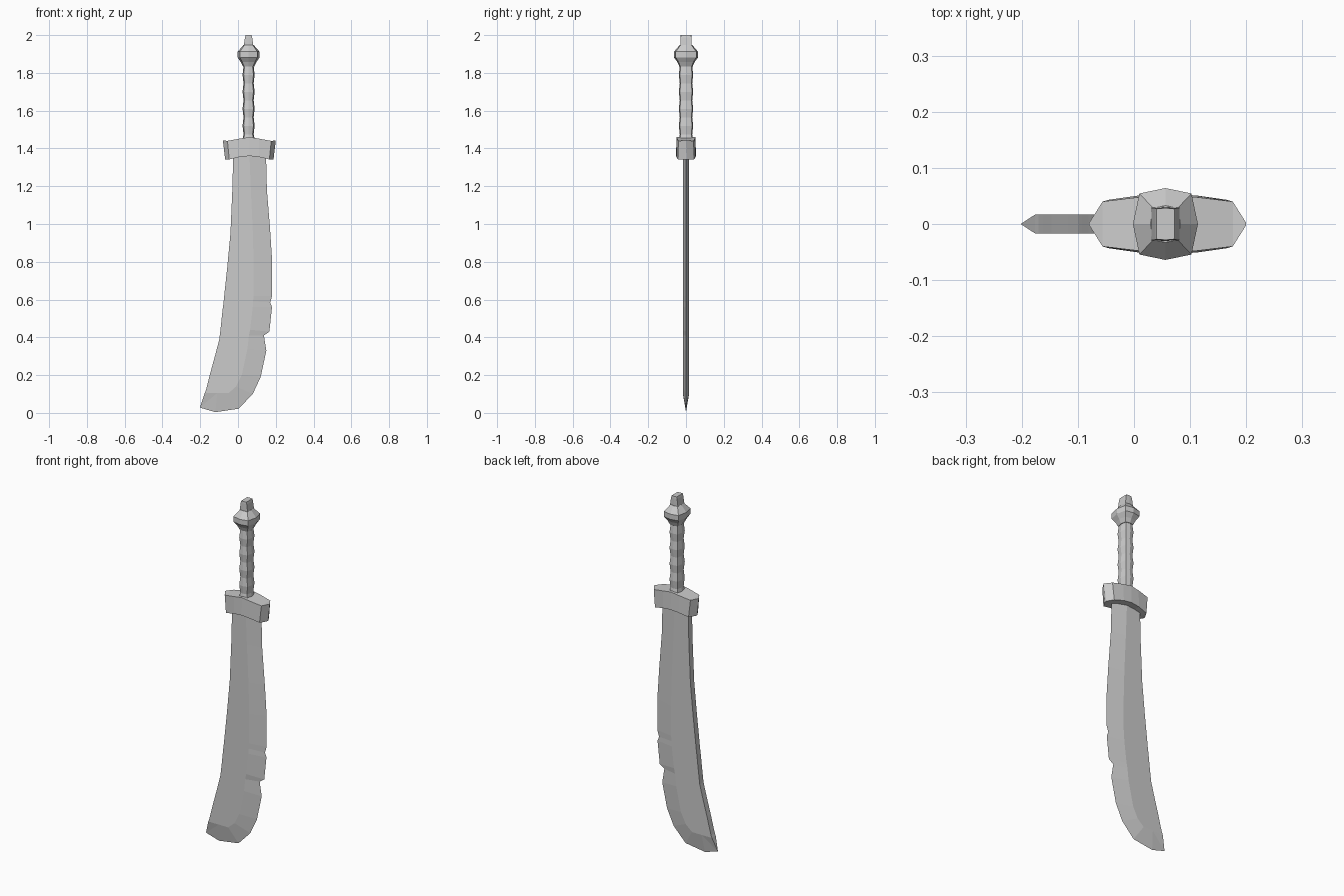
import bpy, bmesh

cube = bpy.data.objects.get("Cube")
if cube:
    bpy.data.objects.remove(cube, do_unlink=True)

steel = bpy.data.materials.new("grey steel")
steel.use_nodes = True
GREY = (0.6, 0.6, 0.6, 1)
steel.diffuse_color = GREY
steel.node_tree.nodes["Principled BSDF"].inputs["Base Color"].default_value = GREY

AXIS = 0.056  # x of the grip axis


def loft(name, rings, closed=True):
    """Skin a list of equal-length point rings and cap both ends."""
    bm = bmesh.new()
    rows = [[bm.verts.new(p) for p in ring] for ring in rings]
    n = len(rows[0])
    for a, b in zip(rows, rows[1:]):
        for i in range(n):
            j = (i + 1) % n
            bm.faces.new((a[i], a[j], b[j], b[i]))
    bm.faces.new(rows[0])
    bm.faces.new(rows[-1])
    bmesh.ops.remove_doubles(bm, verts=bm.verts, dist=0.0005)
    bmesh.ops.recalc_face_normals(bm, faces=bm.faces)
    mesh = bpy.data.meshes.new(name)
    bm.to_mesh(mesh)
    bm.free()
    mesh.materials.append(steel)
    obj = bpy.data.objects.new(name, mesh)
    bpy.context.collection.objects.link(obj)
    return obj


def octagon(z, rx, ry):
    """Boxy eight-sided ring around the grip axis."""
    quarter = [(1, 0), (0.8, 0.85), (0, 1), (-0.8, 0.85)]
    pts = quarter + [(-x, -y) for x, y in quarter]
    return [(AXIS + x * rx, y * ry, z) for x, y in pts]


# Blade: spine, ridge and cutting edge as (x, z), from the guard to the tip
HALF = 0.017
stations = [
    ((-0.025, 1.38), (0.06, 1.38), (0.148, 1.38)),
    ((-0.030, 1.18), (0.068, 1.18), (0.153, 1.18)),
    ((-0.040, 0.95), (0.078, 0.97), (0.170, 0.97)),
    ((-0.057, 0.77), (0.083, 0.79), (0.181, 0.80)),
    ((-0.073, 0.62), (0.082, 0.62), (0.181, 0.62)),
    ((-0.077, 0.58), (0.080, 0.59), (0.170, 0.585)),
    ((-0.081, 0.55), (0.078, 0.56), (0.180, 0.56)),
    ((-0.093, 0.44), (0.064, 0.44), (0.166, 0.43)),
    ((-0.099, 0.39), (0.058, 0.41), (0.137, 0.41)),
    ((-0.117, 0.32), (0.050, 0.34), (0.150, 0.33)),
    ((-0.147, 0.21), (0.020, 0.20), (0.120, 0.19)),
    ((-0.162, 0.15), (-0.010, 0.14), (0.078, 0.10)),
    ((-0.170, 0.12), (-0.050, 0.105), (0.003, 0.022)),
    ((-0.176, 0.105), (-0.110, 0.105), (-0.120, 0.004)),
]
rings = [[(s[0], -HALF, s[1]), (r[0], -HALF, r[1]), (e[0], 0, e[1]),
          (r[0], HALF, r[1]), (s[0], HALF, s[1])] for s, r, e in stations]
tip = (-0.202, 0, 0.028)
rings.append([tip] * 5)


def blade():
    bm = bmesh.new()
    rows = [[bm.verts.new(p) for p in ring] for ring in rings[:-1]]
    for a, b in zip(rows, rows[1:]):
        for i in range(5):
            j = (i + 1) % 5
            bm.faces.new((a[i], a[j], b[j], b[i]))
    bm.faces.new(rows[0])
    # Bevelled point: the last section fans out to the tip
    point = bm.verts.new(tip)
    for i in range(5):
        bm.faces.new((rows[-1][i], rows[-1][(i + 1) % 5], point))
    bmesh.ops.recalc_face_normals(bm, faces=bm.faces)
    mesh = bpy.data.meshes.new("blade")
    bm.to_mesh(mesh)
    bm.free()
    mesh.materials.append(steel)
    obj = bpy.data.objects.new("blade", mesh)
    bpy.context.collection.objects.link(obj)


blade()

# Guard: hexagonal bar in plan, drooping at both ends
guard = []
for x, lean, y, low, high in [
    (-0.140, 0.012, 0.002, 1.342, 1.442),
    (-0.116, 0.010, 0.040, 1.342, 1.440),
    (-0.050, 0.000, 0.048, 1.355, 1.452),
    (0.000, 0.000, 0.050, 1.360, 1.460),
    (0.050, 0.000, 0.048, 1.355, 1.452),
    (0.116, -0.010, 0.040, 1.342, 1.440),
    (0.140, -0.012, 0.002, 1.342, 1.442),
]:
    x += AXIS + 0.004
    guard.append([(x + lean, -y - 0.003, low), (x + lean, y + 0.003, low),
                  (x, y, high), (x, -y, high)])
loft("guard", guard)

# Grip: four soft swellings
grip = [octagon(1.44, 0.034, 0.040)]
for k in range(9):
    swell = 0.005 * (k % 2)
    grip.append(octagon(1.475 + k * 0.045, 0.027 + swell, 0.033 + swell))
loft("grip", grip)

# Pommel: faceted collar with a small tapered peg on top
loft("pommel", [octagon(z, rx, ry) for z, rx, ry in [
    (1.835, 0.030, 0.036), (1.858, 0.042, 0.046), (1.882, 0.058, 0.064),
    (1.912, 0.058, 0.064), (1.948, 0.027, 0.033)]])
loft("pommel_peg", [[(AXIS + sx * rx, sy * ry, z) for sx, sy in
                     [(-1, -1), (0, -1.05), (1, -1), (1, 1), (0, 1.05), (-1, 1)]]
                    for z, rx, ry in [(1.94, 0.026, 0.029), (1.988, 0.019, 0.028),
                                      (2.0, 0.016, 0.027)]])
